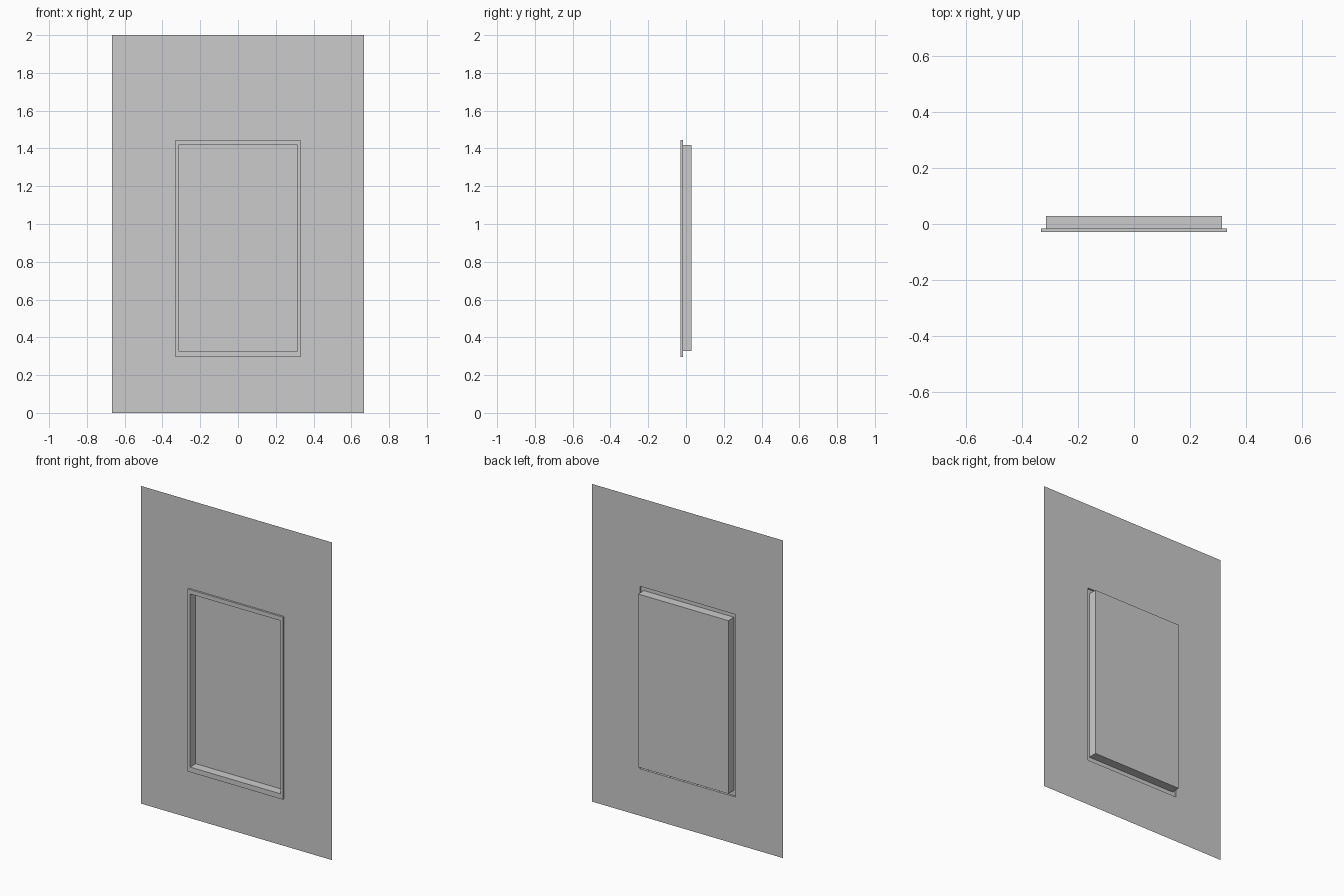
import bpy
import bmesh

cube = bpy.data.objects.get("Cube")
if cube:
    bpy.data.objects.remove(cube, do_unlink=True)

grey = bpy.data.materials.new("plain grey")
grey.use_nodes = True
GREY = (0.6, 0.6, 0.6, 1)
grey.diffuse_color = GREY
grey.node_tree.nodes["Principled BSDF"].inputs["Base Color"].default_value = GREY

WALL_Y, LIP_Y, BACK_Y = -0.016, -0.028, 0.028


def rectangle(half_width, bottom, top, y):
    """Corners of an upright rectangle, anticlockwise as seen from the front."""
    return [(-half_width, y, bottom), (half_width, y, bottom),
            (half_width, y, top), (-half_width, y, top)]


def shell(name, rings, closed=False):
    """Join successive rectangles with quads, optionally closing the last one."""
    bm = bmesh.new()
    loops = [[bm.verts.new(p) for p in ring] for ring in rings]
    for a, b in zip(loops, loops[1:]):
        for i in range(4):
            j = (i + 1) % 4
            bm.faces.new((a[i], a[j], b[j], b[i]))
    if closed:
        bm.faces.new(loops[-1])
    mesh = bpy.data.meshes.new(name)
    bm.to_mesh(mesh)
    bm.free()
    mesh.materials.append(grey)
    obj = bpy.data.objects.new(name, mesh)
    bpy.context.collection.objects.link(obj)
    return obj


outer = (0.332, 0.296, 1.445)
inner = (0.314, 0.328, 1.418)

# Thin wall sheet with a rectangular opening
shell("wall_panel", [rectangle(0.666, 0, 2, WALL_Y), rectangle(*outer, WALL_Y)])

# Raised lip around the opening, hollow at the back
shell("frame_lip", [rectangle(*outer, WALL_Y), rectangle(*outer, LIP_Y),
                    rectangle(*inner, LIP_Y)])

# Shallow tray set back from the lip
shell("recessed_tray", [rectangle(*inner, LIP_Y), rectangle(*inner, BACK_Y)],
      closed=True)
